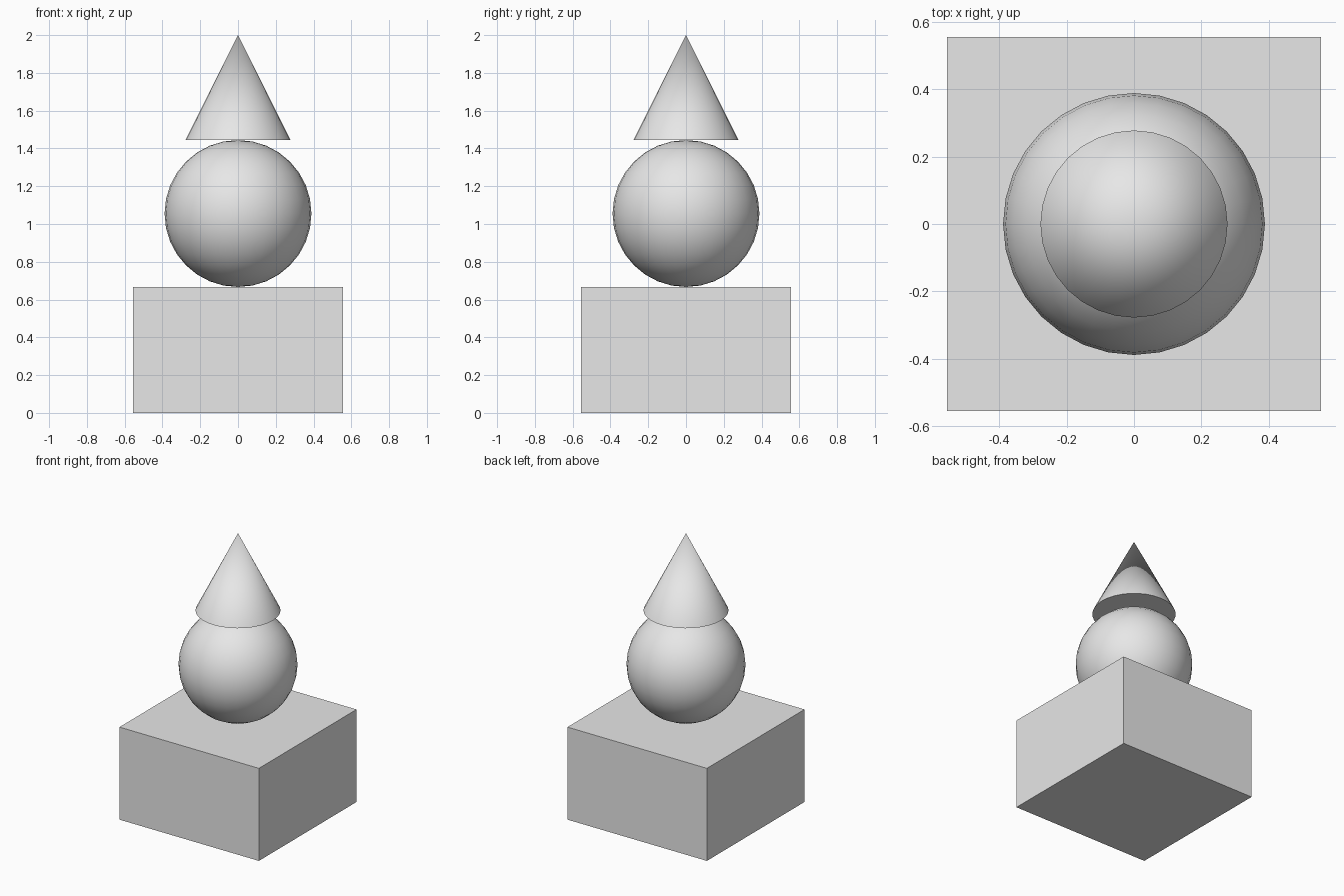
import bpy
import math

default_cube = bpy.data.objects.get("Cube")
if default_cube:
    bpy.data.objects.remove(default_cube, do_unlink=True)

# One plain material for the whole stack
GREY = (0.8, 0.8, 0.8, 1.0)
grey = bpy.data.materials.new("light_grey")
grey.use_nodes = True
grey.diffuse_color = GREY
for node in grey.node_tree.nodes:
    if node.type == 'BSDF_PRINCIPLED':
        node.inputs["Base Color"].default_value = GREY

UNIT = 2 / 7.2                 # total stack is 7.2 modules tall
BASE_WIDTH, BASE_HEIGHT = 4 * UNIT, 2.4 * UNIT
BALL_RADIUS = 1.4 * UNIT
CONE_RADIUS, CONE_HEIGHT = UNIT, 2 * UNIT


def finish(name, smooth=False):
    """Name the newest part, colour it and set its shading."""
    part = bpy.context.object
    part.name = part.data.name = name
    part.data.materials.append(grey)
    if smooth:
        bpy.ops.object.shade_smooth_by_angle(angle=math.radians(30))
    return part


# Base block
bpy.ops.mesh.primitive_cube_add(size=1, location=(0, 0, BASE_HEIGHT / 2))
base = finish("base_block")
base.scale = (BASE_WIDTH, BASE_WIDTH, BASE_HEIGHT)
bpy.ops.object.transform_apply(location=False, rotation=False, scale=True)

# Ball resting on the block
ball_z = BASE_HEIGHT + BALL_RADIUS
bpy.ops.mesh.primitive_uv_sphere_add(segments=32, ring_count=16, radius=BALL_RADIUS,
                                     location=(0, 0, ball_z))
finish("ball", smooth=True)

# Cone balanced on the ball
cone_z = ball_z + BALL_RADIUS + CONE_HEIGHT / 2
bpy.ops.mesh.primitive_cone_add(vertices=32, radius1=CONE_RADIUS, radius2=0,
                                depth=CONE_HEIGHT, location=(0, 0, cone_z))
finish("cone", smooth=True)
